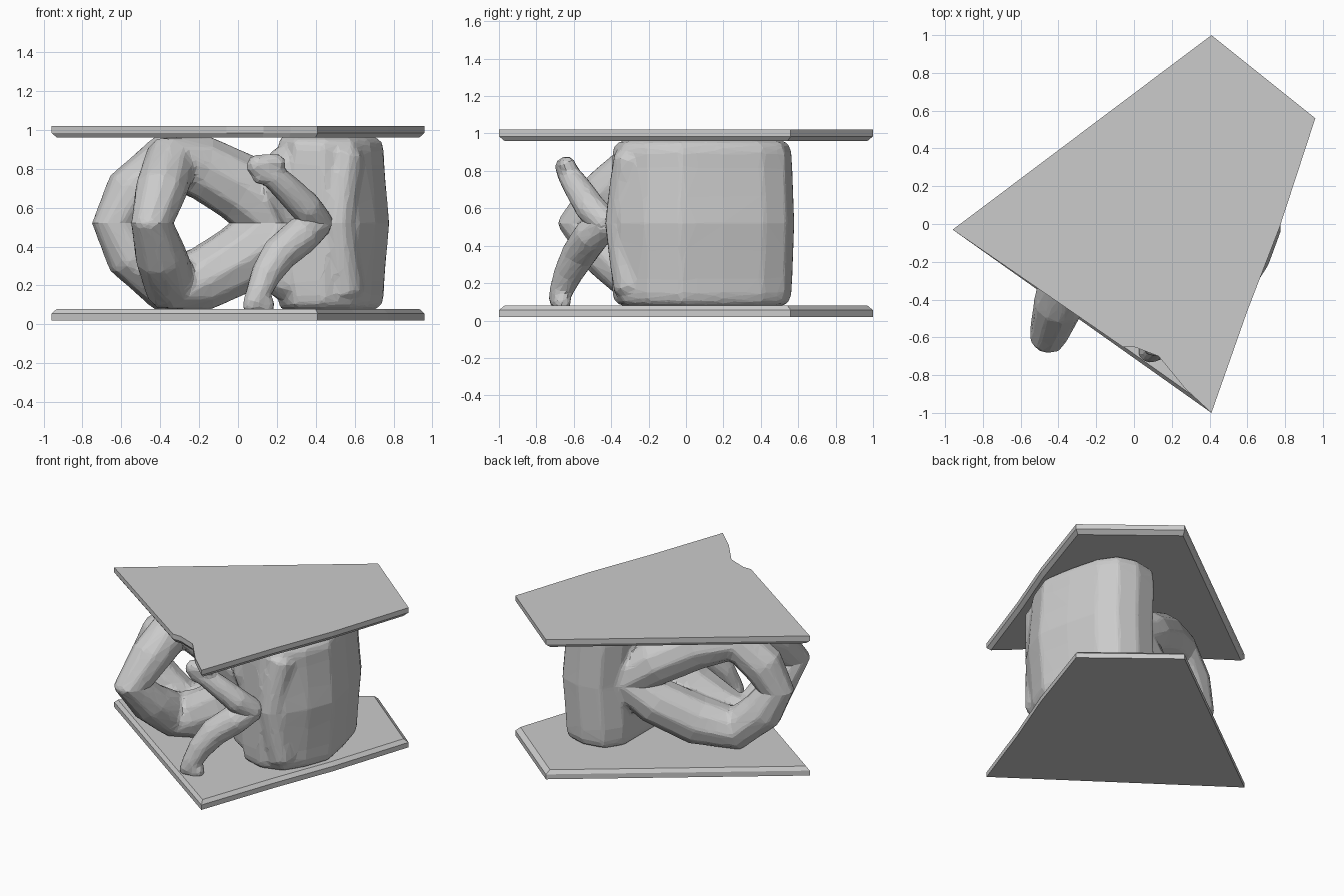
import bpy, bmesh, math
from mathutils import Vector

if "Cube" in bpy.data.objects:
    bpy.data.objects.remove(bpy.data.objects["Cube"])

MID = 0.52  # height of the mirror plane


def make_object(name, bm):
    bmesh.ops.recalc_face_normals(bm, faces=bm.faces[:])
    mesh = bpy.data.meshes.new(name)
    bm.to_mesh(mesh)
    bm.free()
    obj = bpy.data.objects.new(name, mesh)
    bpy.context.collection.objects.link(obj)
    return obj


def loft(bm, rings):
    loops = [[bm.verts.new(p) for p in ring] for ring in rings]
    for a, b in zip(loops, loops[1:]):
        for i in range(len(a)):
            j = (i + 1) % len(a)
            bm.faces.new((a[i], a[j], b[j], b[i]))
    bm.faces.new(loops[0])
    bm.faces.new(loops[-1])


def limb(bm, path, sides=10):
    """Tube through (x, y, z, radius) points, with rounded ends."""
    pts = [Vector((x, y, z - MID)) for x, y, z, r in path]
    radii = [p[3] for p in path]
    d0, d1 = (pts[0] - pts[1]).normalized(), (pts[-1] - pts[-2]).normalized()
    pts = [pts[0] + d0 * radii[0] * .5] + pts + [pts[-1] + d1 * radii[-1] * .5]
    radii = [radii[0] * .55] + radii + [radii[-1] * .55]
    rings = []
    for i, p in enumerate(pts):
        t = pts[min(i + 1, len(pts) - 1)] - pts[max(i - 1, 0)]
        q = t.to_track_quat('Z', 'Y')
        rings.append([p + q @ Vector((radii[i] * math.cos(k * math.tau / sides),
                                      radii[i] * math.sin(k * math.tau / sides), 0))
                      for k in range(sides)])
    loft(bm, rings)


def fuse_and_facet(obj, ratio):
    """Merge overlapping pieces into one skin with flat facets."""
    obj.location.z = MID
    fuse = obj.modifiers.new("fuse", 'REMESH')
    fuse.mode = 'VOXEL'
    fuse.voxel_size = .016
    soften = obj.modifiers.new("soften", 'SMOOTH')
    soften.factor = .5
    soften.iterations = 5
    obj.modifiers.new("facet", 'DECIMATE').ratio = ratio


def slab(name, outline, flip):
    """Flat stone whose inner face is chipped back along the rim."""
    bm = bmesh.new()
    rings = []
    for h, s in ((.50, 1), (.465, 1), (.44, .97)):
        z = MID + (-h if flip else h)
        rings.append([(x * s + .02 * (1 - s), y * s, z) for x, y in outline])
    loft(bm, rings)
    make_object(name, bm)


# Upper and lower stone slabs; the upper one has a broken front edge
corners = [(-.96, -.03), (.41, 1), (.96, .56), (.77, -.02), (.6, -.46), (.41, -1)]
slab("lower_slab", corners, True)
slab("upper_slab", corners + [(.27, -.87), (.13, -.70), (0, -.65), (-.06, -.65)], False)

# Crouching figure: upper half, mirrored below
bm = bmesh.new()

# Torso as stacked plan outlines, back facing right
plan = [(.30, -.36), (.46, -.41), (.62, -.36), (.71, -.22), (.78, -.03), (.765, .06),
        (.74, .2), (.68, .42), (.60, .54), (.46, .58), (.30, .55), (.22, .42),
        (.22, .1), (.22, -.2)]
cx, cy = .48, .09
rings = []
for z, s, lean in ((.44, 1, 0), (.52, 1, 0), (.66, .99, -.01), (.82, .98, -.02),
                   (.90, .97, -.02), (.945, .94, -.025), (.97, .82, -.03)):
    rings.append([(cx + (x - cx) * s + lean, cy + (y - cy) * s, z - MID) for x, y in plan])
loft(bm, rings)

# Front leg, rear leg
limb(bm, [(-.46, -.61, .47, .10), (-.40, -.43, .68, .135), (-.35, -.24, .825, .15),
          (-.2, -.16, .815, .165), (.02, -.1, .70, .185), (.28, -.05, .5, .20)])
limb(bm, [(-.67, -.13, .46, .10), (-.55, -.09, .68, .14), (-.38, -.03, .835, .145),
          (-.15, .09, .79, .165), (.08, .23, .66, .16), (.28, .32, .5, .14)])
# Upper arm against the side of the torso, shoulder mass toward the chest
limb(bm, [(.55, -.29, .87, .10), (.53, -.32, .70, .095), (.51, -.35, .48, .09)])
limb(bm, [(.34, -.24, .50, .1), (.28, -.22, .68, .14), (.26, -.2, .84, .135)])

figure = make_object("mirrored_crouching_figure", bm)
fuse_and_facet(figure, .07)
mirror = figure.modifiers.new("mirror", 'MIRROR')
mirror.use_axis = (False, False, True)
mirror.use_bisect_axis = (False, False, True)

# Upper forearm with a broad hand
bm = bmesh.new()
limb(bm, [(.42, -.42, .51, .08), (.35, -.51, .60, .085), (.24, -.58, .71, .075),
          (.17, -.62, .77, .065), (.08, -.65, .83, .055)])
limb(bm, [(.09, -.655, .82, .05), (.16, -.64, .83, .05), (.22, -.63, .83, .045)])
limb(bm, [(.10, -.64, .77, .05), (.22, -.60, .76, .06)])
fuse_and_facet(make_object("upper_forearm", bm), .12)

# Lower forearm, planted on the lower slab
bm = bmesh.new()
limb(bm, [(.42, -.42, .53, .08), (.33, -.50, .46, .10), (.21, -.57, .36, .095),
          (.14, -.63, .25, .08), (.10, -.67, .15, .065), (.08, -.68, .10, .06)])
limb(bm, [(.05, -.68, .10, .05), (.16, -.66, .10, .05)])
fuse_and_facet(make_object("lower_forearm", bm), .12)
